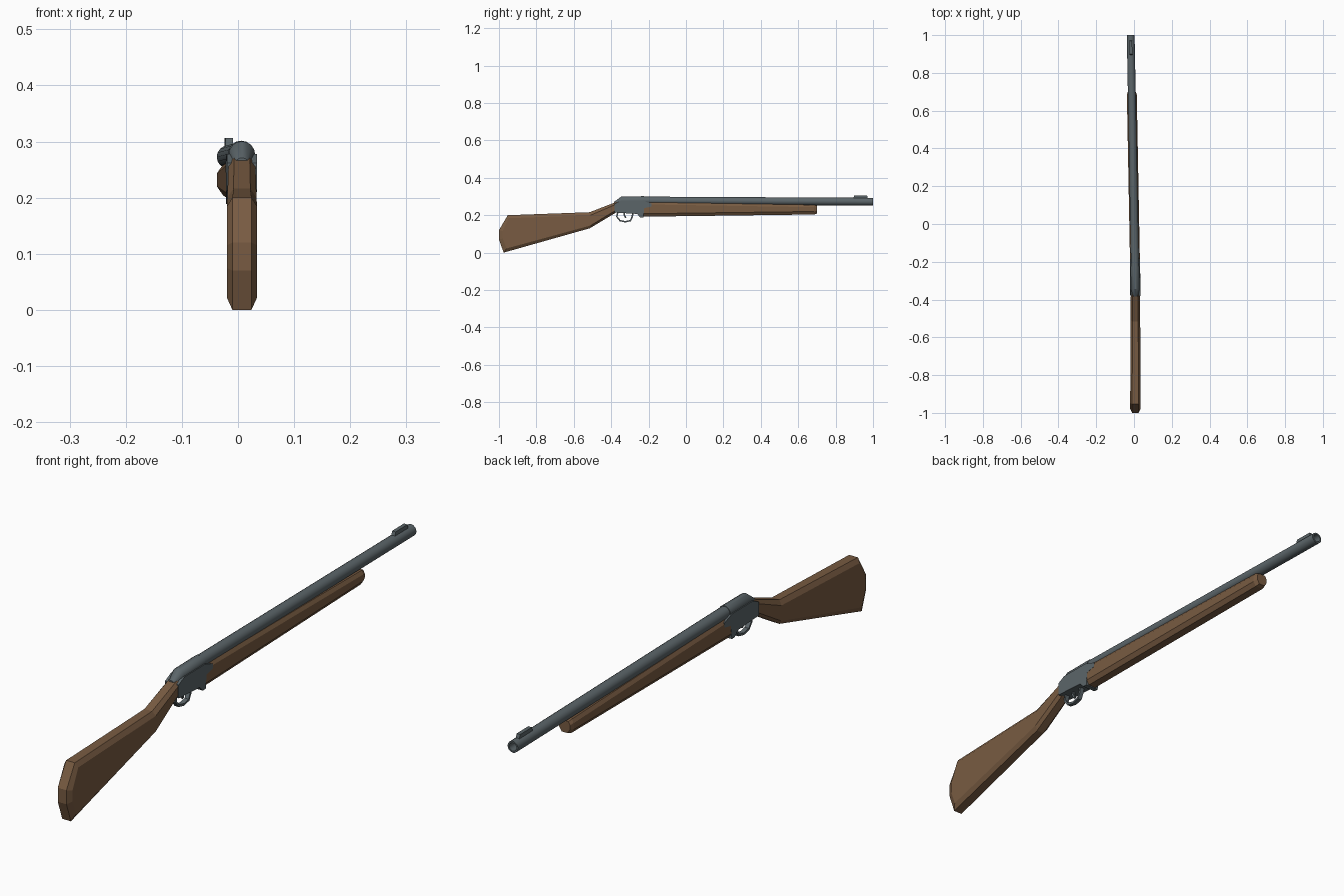
import bpy, bmesh, math

if "Cube" in bpy.data.objects:
    bpy.data.objects.remove(bpy.data.objects["Cube"])


def material(name, rgb):
    m = bpy.data.materials.new(name)
    m.diffuse_color = (*rgb, 1)
    m.use_nodes = True
    m.node_tree.nodes["Principled BSDF"].inputs["Base Color"].default_value = m.diffuse_color
    return m


wood = material("brown wood", (0.188, 0.105, 0.054))
metal = material("grey metal", (0.105, 0.130, 0.141))


def axis_x(y):
    """Centre line: straight through the stock, swinging slightly left to the muzzle."""
    return 0.007 if y < -0.3 else 0.007 - 0.0188 * (y + 0.3)


def loft(name, rings, mat, smooth=False):
    """Skin a list of equal-length point rings and cap both ends."""
    bm = bmesh.new()
    vs = [[bm.verts.new(p) for p in r] for r in rings]
    n = len(vs[0])
    for a, b in zip(vs, vs[1:]):
        for i in range(n):
            j = (i + 1) % n
            bm.faces.new((a[i], a[j], b[j], b[i]))
    bm.faces.new(vs[0][::-1])
    bm.faces.new(vs[-1])
    bmesh.ops.recalc_face_normals(bm, faces=bm.faces)
    me = bpy.data.meshes.new(name)
    bm.to_mesh(me)
    bm.free()
    ob = bpy.data.objects.new(name, me)
    bpy.context.collection.objects.link(ob)
    me.materials.append(mat)
    if smooth:
        bpy.ops.object.select_all(action='DESELECT')
        ob.select_set(True)
        bpy.context.view_layer.objects.active = ob
        bpy.ops.object.shade_smooth_by_angle(angle=math.radians(35))
    return ob


def circle(y, z, r, n=16):
    return [(axis_x(y) + r * math.cos(2 * math.pi * i / n), y,
             z + r * math.sin(2 * math.pi * i / n)) for i in range(n)]


def slab(name, layers, mat):
    """layers: (half width or list of them, side profile) ordered left to right."""
    rings = []
    for w, prof in layers:
        ws = w if isinstance(w, list) else [w] * len(prof)
        rings.append([(axis_x(y) + k, y, z) for k, (y, z) in zip(ws, prof)])
    return loft(name, rings, mat)


def neg(w):
    return [-k for k in w]


# butt stock: bevelled side profile
edge = [(-0.953, 0.2), (-1.0, 0.12), (-1.0, 0.07), (-0.975, 0.0),
        (-0.515, 0.13), (-0.37, 0.217), (-0.37, 0.272), (-0.515, 0.216)]
face = [(-0.948, 0.184), (-0.98, 0.115), (-0.98, 0.075), (-0.96, 0.022),
        (-0.51, 0.145), (-0.37, 0.23), (-0.37, 0.26), (-0.51, 0.2)]
we = [0.017] * 4 + [0.015, 0.014, 0.014, 0.015]
wf = [0.027] * 4 + [0.026, 0.024, 0.024, 0.026]
slab("butt_stock", [(neg(wf), face), (neg(we), edge), (we, edge), (wf, face)], wood)


# fore stock: chamfered beam under the barrel
def beam(y, top, bottom, s=1.0):
    half = [(0.018, top), (0.0262, top - 0.012), (0.0262, bottom + 0.016), (0.015, bottom)]
    pts = half + [(-x, z) for x, z in half[::-1]]
    return [(axis_x(y) + x * s, y, z) for x, z in pts]


loft("fore_stock", [beam(-0.24, 0.27, 0.192), beam(0.685, 0.255, 0.204),
                    beam(0.70, 0.251, 0.209, 0.82)], wood)

# barrel with a bored muzzle
loft("barrel", [circle(-0.24, 0.278, 0.0215), circle(1.0, 0.2725, 0.0205),
                circle(1.0, 0.2725, 0.0145), circle(0.95, 0.2725, 0.0145)], metal, True)

# rounded receiver top, tapering down to the wrist
loft("receiver_top", [circle(-0.385, 0.258, 0.013), circle(-0.345, 0.277, 0.0235),
                      circle(-0.225, 0.278, 0.0235)], metal, True)

# receiver body
body = [(-0.382, 0.214), (-0.382, 0.262), (-0.35, 0.278), (-0.23, 0.278), (-0.185, 0.262),
        (-0.185, 0.246), (-0.223, 0.238), (-0.228, 0.189), (-0.245, 0.189), (-0.262, 0.207)]
slab("receiver_body", [(-0.0268, body), (0.0268, body)], metal)

# front sight
sight = [(0.893, 0.285), (0.9, 0.306), (0.968, 0.306), (0.974, 0.285)]
slab("front_sight", [(-0.007, sight), (0.007, sight)], metal)


# trigger guard and trigger: swept strips
def strip(name, path, half, t):
    rings = []
    for i, (y, z) in enumerate(path):
        a, b = path[max(i - 1, 0)], path[min(i + 1, len(path) - 1)]
        dy, dz = b[0] - a[0], b[1] - a[1]
        d = math.hypot(dy, dz)
        ny, nz = -dz / d * t, dy / d * t
        rings.append([(0.007 + sx * half, y + s * ny, z + s * nz)
                      for sx, s in ((-1, -1), (1, -1), (1, 1), (-1, 1))])
    loft(name, rings, metal)


strip("trigger_guard", [(-0.364, 0.22), (-0.37, 0.192), (-0.353, 0.171), (-0.325, 0.165),
                        (-0.297, 0.171), (-0.288, 0.19), (-0.282, 0.22)], 0.008, 0.004)
strip("trigger", [(-0.327, 0.22), (-0.331, 0.203), (-0.322, 0.186)], 0.004, 0.004)
